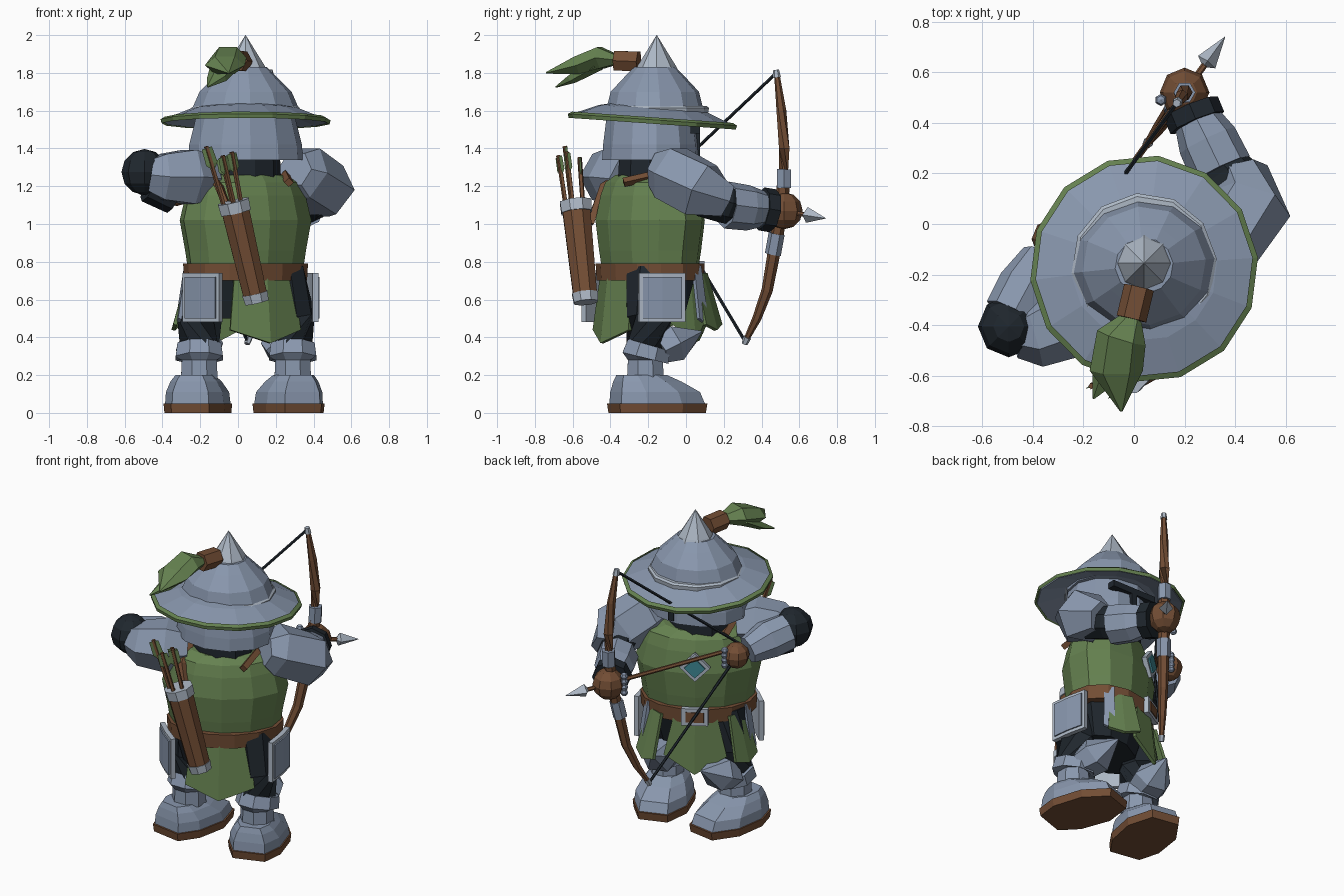
import bpy, bmesh, math
from mathutils import Vector as V, Matrix

if "Cube" in bpy.data.objects:
    bpy.data.objects.remove(bpy.data.objects["Cube"])

def mat(name, c):
    m = bpy.data.materials.new(name)
    m.diffuse_color = (*c, 1)
    m.use_nodes = True
    m.node_tree.nodes["Principled BSDF"].inputs["Base Color"].default_value = m.diffuse_color
    return m

STEEL = mat("steel", (.25, .31, .42))
LIGHT = mat("light_steel", (.42, .48, .56))
GREEN = mat("cloth_green", (.13, .22, .08))
BROWN = mat("leather_brown", (.17, .075, .035))
DARK = mat("dark_mail", (.014, .02, .027))
TEAL = mat("teal_gem", (.05, .25, .3))

def make(name, bm, m):
    bmesh.ops.recalc_face_normals(bm, faces=bm.faces)
    me = bpy.data.meshes.new(name)
    bm.to_mesh(me)
    bm.free()
    me.materials.append(m)
    ob = bpy.data.objects.new(name, me)
    bpy.context.collection.objects.link(ob)
    return ob

def loft(name, rings, m, caps=True):
    bm = bmesh.new()
    vs = [[bm.verts.new(p) for p in r] for r in rings]
    n = len(vs[0])
    for a, b in zip(vs, vs[1:]):
        for i in range(n):
            bm.faces.new((a[i], a[(i+1) % n], b[(i+1) % n], b[i]))
    if caps:
        bm.faces.new(vs[0])
        bm.faces.new(vs[-1])
    bmesh.ops.remove_doubles(bm, verts=bm.verts, dist=.0005)
    return make(name, bm, m)

def tube(name, pts, m, n=8, spin=.0):
    """Path of (point, radius or (side, up) radii)."""
    P = [V(p) for p, _ in pts]
    rings = []
    for i, (p, (_, r)) in enumerate(zip(P, pts)):
        t = (P[min(i+1, len(P)-1)] - P[max(i-1, 0)]).normalized()
        s = t.cross(V((0, 0, 1)))
        s = V((1, 0, 0)) if s.length < .05 else s.normalized()
        u = s.cross(t)
        ra, rb = r if isinstance(r, tuple) else (r, r)
        rings.append([p + s*ra*math.cos(a) + u*rb*math.sin(a)
                      for a in (2*math.pi*k/n + spin for k in range(n))])
    return loft(name, rings, m)

def lathe(name, c, prof, m, n=12, rot=0, tilt=0, caps=True):
    """Profile of (z, rx, ry), turned about z by rot and tipped by tilt."""
    R = Matrix.Rotation(tilt, 3, 'X') @ Matrix.Rotation(rot, 3, 'Z')
    z0 = prof[0][0]
    rings = [[V((c[0], c[1], z0)) + R @ V((a*math.cos(2*math.pi*k/n), b*math.sin(2*math.pi*k/n), z-z0))
              for k in range(n)] for z, a, b in prof]
    return loft(name, rings, m, caps)

def ball(name, c, r, m, seg=8, rings=6):
    bm = bmesh.new()
    bmesh.ops.create_uvsphere(bm, u_segments=seg, v_segments=rings, radius=r, matrix=Matrix.Translation(c))
    return make(name, bm, m)

BC = V((.04, -.19, 0))      # body axis; body is turned 30 degrees
TW = math.radians(30)

def panel(name, deg, r, half, m, flare=.1, bend=.25, thick=.02):
    """Hanging sheet from a half outline of (u, z), mirrored about its centre line."""
    a = math.radians(deg)
    n, t = V((math.cos(a), math.sin(a), 0)), V((-math.sin(a), math.cos(a), 0))
    zt = half[0][1]
    f = lambda u, z: BC + n*(r + flare*(zt-z) - bend*abs(u)) + t*u + V((0, 0, z))
    bm = bmesh.new()
    for s in (1, -1):
        bm.faces.new([bm.verts.new(f(s*u, z)) for u, z in half])
    bmesh.ops.remove_doubles(bm, verts=bm.verts, dist=.0005)
    ob = make(name, bm, m)
    ob.modifiers.new("thickness", 'SOLIDIFY').thickness = thick
    return ob

def circ(prof):
    return [(z, r, r) for z, r in prof]

# hat: brim, rim, crown, spike
HC = (.04, -.165)
lathe("hat_brim", (.04, -.175), circ([(1.585, .27), (1.535, .435), (1.55, .44), (1.61, .29), (1.63, .2)]),
      STEEL, 14, .1, -.07).scale = (1, 1, 1)
lathe("brim_rim", (.04, -.178), circ([(1.548, .43), (1.531, .447), (1.552, .452), (1.565, .43)]),
      GREEN, 14, .1, -.07, False)
lathe("hat_band", HC, circ([(1.59, .285), (1.615, .288), (1.625, .275)]), LIGHT, 12, .1)
lathe("hat_crown", HC, [(1.57, .28, .26), (1.62, .28, .255), (1.70, .245, .235), (1.78, .165, .16), (1.83, .115, .11)], STEEL, 12, .1)
lathe("hat_spike", (.04, -.155), circ([(1.81, .115), (1.84, .10), (1.92, .05), (2.0, .001)]), LIGHT, 8)

# helm, visor slits, neck
lathe("helm", (.04, -.185), [(1.34, .305, .26), (1.42, .30, .255), (1.58, .26, .235)], STEEL, 12, .1)
lathe("neck", (.03, -.19), [(1.18, .2, .18), (1.42, .19, .17)], DARK, 10)
for s, w, z, h in ((0, .16, 1.5, .02), (0, .02, 1.42, .07)):
    bm = bmesh.new()
    bmesh.ops.create_cube(bm, size=1, matrix=Matrix.Translation((.06, .05, z)) @ Matrix.Diagonal((2*w, .05, 2*h, 1)))
    make("visor_slit", bm, DARK)

# plume
tube("plume_socket", [((.02, -.25, 1.86), .06), ((-.01, -.375, 1.865), .06)], BROWN, 6)
tube("plume", [((-.005, -.37, 1.87), (.04, .03)), ((-.05, -.45, 1.88), (.10, .065)),
               ((-.07, -.58, 1.84), (.105, .055)), ((-.05, -.74, 1.80), .005)], GREEN, 6)
tube("plume_tip", [((-.06, -.47, 1.85), (.09, .04)), ((-.11, -.6, 1.77), (.06, .025)), ((-.16, -.69, 1.725), .004)], GREEN, 5)

# torso, hood collar, belt
lathe("tunic", BC, [(.76, .33, .23), (.86, .345, .245), (1.02, .378, .26), (1.15, .345, .235), (1.22, .32, .21), (1.26, .22, .17)],
      GREEN, 12, 0).matrix_world = Matrix.Translation(BC) @ Matrix.Rotation(TW, 4, 'Z') @ Matrix.Translation(-BC)
turn = Matrix.Translation(BC) @ Matrix.Rotation(TW, 4, 'Z') @ Matrix.Translation(-BC)
lathe("belt", BC, [(.70, .345, .26), (.79, .35, .265)], BROWN, 14).matrix_world = turn
lathe("hips", BC, [(.5, .25, .15), (.72, .31, .22)], DARK, 10).matrix_world = turn

# buckle and chest badge
fr = V((-.5, .866, 0))
side = V((.866, .5, 0))
def facing(name, r, z, w, h, d, m, spin=0):
    bm = bmesh.new()
    M = Matrix.Translation(BC + fr*r + V((0, 0, z))) @ Matrix.Rotation(TW, 4, 'Z') @ Matrix.Rotation(spin, 4, 'Y')
    bmesh.ops.create_cube(bm, size=1, matrix=M @ Matrix.Diagonal((w, d, h, 1)))
    return make(name, bm, m)
facing("buckle", .27, .75, .16, .11, .03, LIGHT)
facing("buckle_centre", .275, .75, .11, .065, .03, BROWN)
facing("badge", .26, 1.07, .13, .13, .03, LIGHT, math.pi/4)
facing("badge_gem", .27, 1.07, .09, .09, .03, TEAL, math.pi/4)

# skirt panels and hip plates
panel("front_tabard", 120, .265, [(0, .74), (.13, .74), (.19, .48), (0, .38)], GREEN, .1)
panel("back_tabard", 297, .25, [(0, .75), (.17, .75), (.21, .44), (0, .37)], GREEN, .12)
plate = [(0, .74), (.125, .74), (.125, .48), (0, .48)]
inner = [(0, .72), (.105, .72), (.105, .50), (0, .50)]
for d in (10, 230):
    panel("hip_plate", d, .375, plate, LIGHT, .0, .05, .03)
    panel("hip_plate_face", d, .383, inner, STEEL, .0, .05, .03)
for d in (65, 175):
    panel("side_flap", d, .31, [(0, .74), (.07, .74), (.10, .47), (0, .44)], GREEN, .28, .1)
    panel("flap_strip", d + (14 if d > 90 else -14), .325, [(0, .78), (.03, .78), (.035, .5), (0, .48)], STEEL, .15, 0)

# legs and boots
outline = [(.10, -.23), (.16, -.1), (.165, .1), (.09, .26), (-.09, .26), (-.165, .1), (-.16, -.1), (-.10, -.23)]
for x, y, yaw in ((.27, -.165, .33), (-.215, -.165, -.17)):
    M = Matrix.Translation((x, y, 0)) @ Matrix.Rotation(yaw, 4, 'Z')
    def ring(z, sx, sy, oy):
        return [M @ V((a*sx, b*sy + oy, z)) for a, b in outline]
    loft("boot_sole", [ring(0, 1, .98, 0), ring(.05, 1.03, 1.01, 0)], BROWN)
    loft("boot", [ring(.05, .98, .96, 0), ring(.11, .95, .9, -.01), ring(.165, .78, .68, -.05), ring(.2, .6, .5, -.08)], STEEL)
    hx, hy = x + (.02 if x > 0 else .01), y - .05
    tube("greave", [((hx, hy, .18), .105), ((hx, hy, .28), .10), ((hx, hy, .29), .135), ((hx, hy+.02, .36), .125)], STEEL, 8, .39)
    tube("thigh", [((hx, hy, .34), (.11, .11)), ((hx, hy+.02, .5), (.12, .12)), ((hx*.75, -.2, .74), (.13, .14))], DARK, 8, .39)
    k = M @ V((0, .02, 0))
    tip = M @ V((0, .24, 0))
    tube("knee_guard", [((k.x, k.y, .33), (.12, .08)), ((k.x*.6+tip.x*.4, k.y*.6+tip.y*.4, .37), (.12, .11)),
                        ((tip.x, tip.y+.02, .43), .006)], STEEL, 6)

# bow arm
tube("bow_pauldron", [((.30, -.16, 1.29), .10), ((.34, -.08, 1.27), .16), ((.46, .08, 1.18), .165), ((.43, .21, 1.12), .10)], STEEL, 6)
tube("bow_elbow", [((.42, .08, 1.14), .10), ((.38, .2, 1.11), .105), ((.31, .27, 1.09), .10)], DARK, 8)
tube("bow_forearm", [((.345, .215, 1.10), .125), ((.29, .33, 1.085), .12), ((.25, .41, 1.08), .095)], STEEL, 8)
tube("bow_cuff", [((.25, .40, 1.08), .115), ((.225, .46, 1.07), .115)], DARK, 8)
ball("bow_hand", (.2, .52, 1.07), .098, BROWN)

# drawing arm
tube("draw_upper_arm", [((-.16, -.30, 1.24), .13), ((-.26, -.37, 1.25), .165), ((-.40, -.43, 1.25), .14), ((-.46, -.43, 1.26), .10)], STEEL, 6)
ball("draw_elbow", (-.495, -.405, 1.275), .122, DARK)
tube("draw_forearm", [((-.48, -.36, 1.26), .115), ((-.42, -.25, 1.23), .12), ((-.36, -.13, 1.19), .085)], STEEL, 8)
tube("draw_sleeve", [((-.47, -.38, 1.2), .09), ((-.34, -.34, 1.13), .08)], DARK, 8)
ball("draw_hand", (-.325, -.06, 1.175), .08, BROWN)

# bow, string, arrow: all lie on one upright plane
def on(y, z):
    return V((.2 + .727*(y-.52), y, z))
nock = on(-.17, 1.187)
bow = [(.48, 1.80, .014), (.505, 1.6, .026), (.52, 1.4, .032), (.515, 1.2, .035), (.5, 1.05, .035),
       (.475, .9, .035), (.43, .65, .03), (.375, .5, .024), (.315, .38, .014)]
tube("bow", [(on(y, z), r) for y, z, r in bow], BROWN, 6)
for y, z, y2, z2 in ((.518, 1.19, .52, 1.29), (.48, .95, .46, .84)):
    tube("bow_clamp", [(on(y, z), .043), (on(y2, z2), .043)], STEEL, 6)
for y, z, y2, z2 in ((.482, 1.775, .477, 1.815), (.325, .40, .31, .365)):
    tube("bow_tip", [(on(y, z), .021), (on(y2, z2), .016)], LIGHT, 6)
for y, z in ((.478, 1.8), (.315, .375)):
    tube("bow_string", [(on(y, z), .009), (nock, .009)], DARK, 5)
tube("arrow_shaft", [(nock, .013), (on(.66, 1.044), .013)], BROWN, 6)
tube("arrow_head", [(on(.625, 1.05), .01), (on(.64, 1.048), .042), (on(.74, 1.03), .001)], LIGHT, 4)

# fingers on both hands
for i in range(4):
    ball("bow_finger", on(.46, 1.13 - i*.035) + V((-.05, .03, 0)), .024, STEEL, 6, 4)
    ball("draw_finger", V((-.285, .005, 1.22 - i*.032)), .022, STEEL, 6, 4)

# quiver with spare arrows
q0, q1 = V((.10, -.53, .585)), V((-.025, -.585, 1.12))
q = lambda t: q0.lerp(q1, t)
tube("quiver", [(q(.05), .068), (q(.95), .08)], BROWN, 8)
tube("quiver_foot", [(q(0), .068), (q(.09), .074)], LIGHT, 8)
tube("quiver_mouth", [(q(.89), .087), (q(1), .09)], LIGHT, 8)
ax = (q1-q0).normalized()
for dx, dy, l in ((-.05, -.02, .30), (-.005, .035, .24), (.035, -.015, .27), (.0, -.05, .25)):
    a = q1 + V((dx, dy, 0))
    b = a + ax*l + V((dx*.5, dy*.3, 0))
    tube("spare_arrow", [(a - ax*.1, .013), (b, .013)], BROWN, 5)
    tube("fletching", [(a.lerp(b, .6), (.005, .012)), (a.lerp(b, .68), (.007, .034)), (a.lerp(b, .97), (.007, .03))], GREEN, 4)

# quiver strap over the shoulders
tube("strap_back", [((-.02, -.51, 1.0), (.03, .02)), ((-.10, -.44, 1.2), (.03, .02)), ((-.14, -.3, 1.28), (.03, .02)),
                    ((-.18, -.14, 1.24), (.03, .02))], BROWN, 4)
tube("strap_shoulder", [((.27, -.33, 1.22), .025), ((.25, -.16, 1.26), .025), ((.2, -.03, 1.22), .025)], BROWN, 4)
